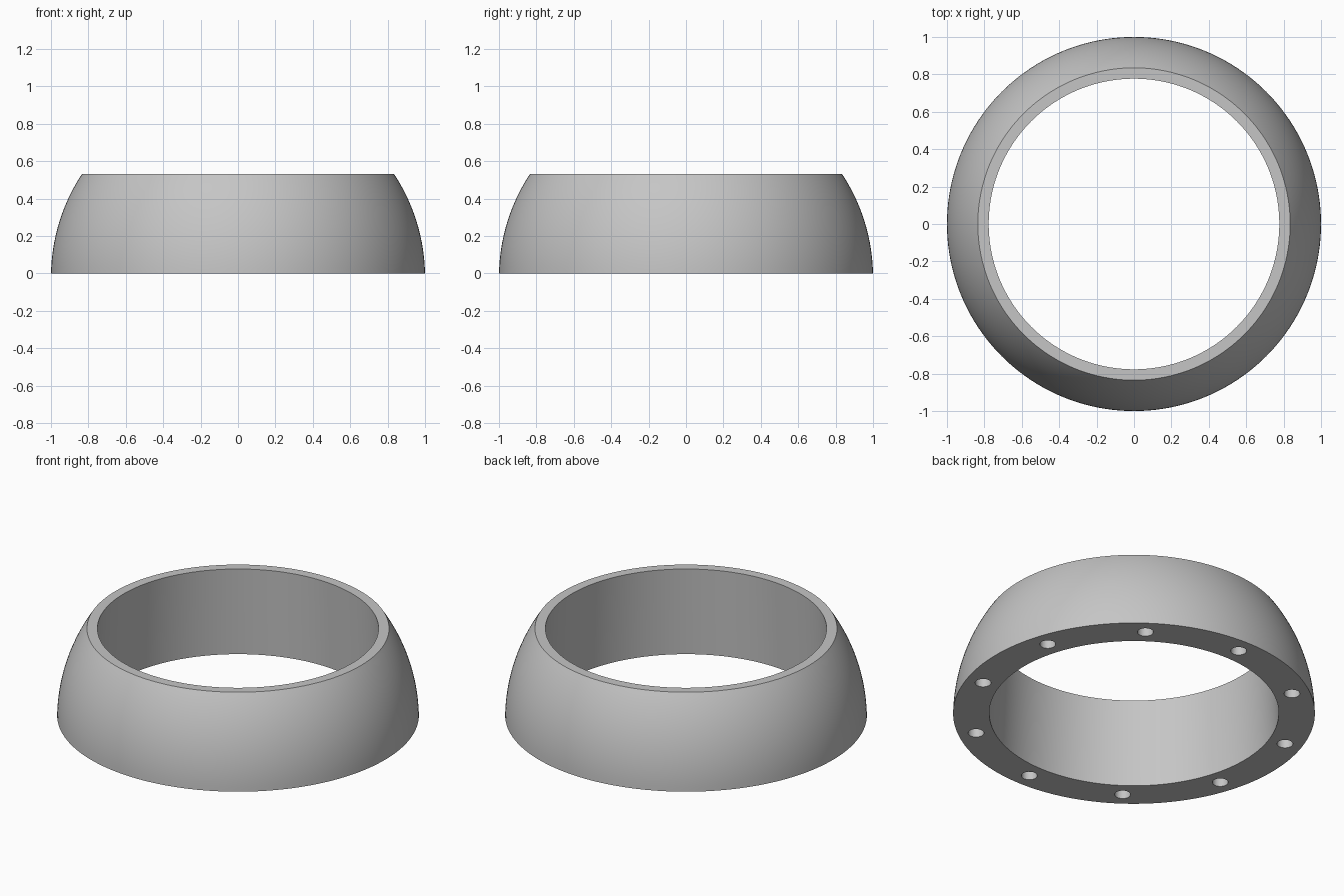
import bpy
import bmesh
from math import sin, cos, asin, radians, tau
from mathutils import Matrix, Vector

cube = bpy.data.objects.get("Cube")
if cube:
    bpy.data.objects.remove(cube, do_unlink=True)

HEIGHT = 0.53
TOP_RADIUS = 0.835
INNER_TOP, INNER_BOTTOM = 0.777, 0.80
SEGMENTS = 160
HOLES, HOLE_CIRCLE, HOLE_RADIUS, HOLE_DEPTH = 10, 0.9, 0.044, 0.2
SPHERE_DROP = 0.02   # sphere centre lies just below the base

grey = bpy.data.materials.new("plain grey")
grey.use_nodes = True
colour = (0.56, 0.56, 0.56, 1)
grey.diffuse_color = colour
grey.node_tree.nodes["Principled BSDF"].inputs["Base Color"].default_value = colour


def add_object(name, bm):
    bmesh.ops.recalc_face_normals(bm, faces=bm.faces)
    mesh = bpy.data.meshes.new(name)
    bm.to_mesh(mesh)
    bm.free()
    mesh.materials.append(grey)
    obj = bpy.data.objects.new(name, mesh)
    bpy.context.collection.objects.link(obj)
    return obj


# Ring: spherical outer wall, slightly tapered bore, flat rims
start, end = asin(SPHERE_DROP), asin(HEIGHT + SPHERE_DROP)
steps = 20
profile = [(INNER_BOTTOM, 0)]
for i in range(steps + 1):
    a = start + (end - start) * i / steps
    profile.append((cos(a), sin(a) - SPHERE_DROP))
profile[1] = (1, 0)
profile[-1] = (TOP_RADIUS, HEIGHT)
profile.append((INNER_TOP, HEIGHT))

bm = bmesh.new()
loops = []
for s in range(SEGMENTS):
    a = tau * s / SEGMENTS
    loops.append([bm.verts.new((r * cos(a), r * sin(a), z)) for r, z in profile])
for s in range(SEGMENTS):
    here, after = loops[s], loops[(s + 1) % SEGMENTS]
    for i in range(len(profile)):
        j = (i + 1) % len(profile)
        bm.faces.new((here[i], after[i], after[j], here[j]))
ring = add_object("domed_ring", bm)

# Blind screw holes in the underside
bm = bmesh.new()
for k in range(HOLES):
    a = radians(18) + tau * k / HOLES
    place = Matrix.Translation(Vector((HOLE_CIRCLE * cos(a), HOLE_CIRCLE * sin(a), 0)))
    bmesh.ops.create_cone(bm, cap_ends=True, segments=32, radius1=HOLE_RADIUS,
                          radius2=HOLE_RADIUS, depth=2 * HOLE_DEPTH, matrix=place)
cutter = add_object("hole_cutter", bm)
cutter.hide_render = True

bpy.ops.object.select_all(action='DESELECT')
bpy.context.view_layer.objects.active = ring
ring.select_set(True)
cut = ring.modifiers.new("screw holes", 'BOOLEAN')
cut.operation = 'DIFFERENCE'
cut.solver = 'EXACT'
cut.object = cutter
bpy.ops.object.modifier_apply(modifier=cut.name)
bpy.data.objects.remove(cutter, do_unlink=True)

bpy.ops.object.shade_smooth_by_angle(angle=radians(30))
